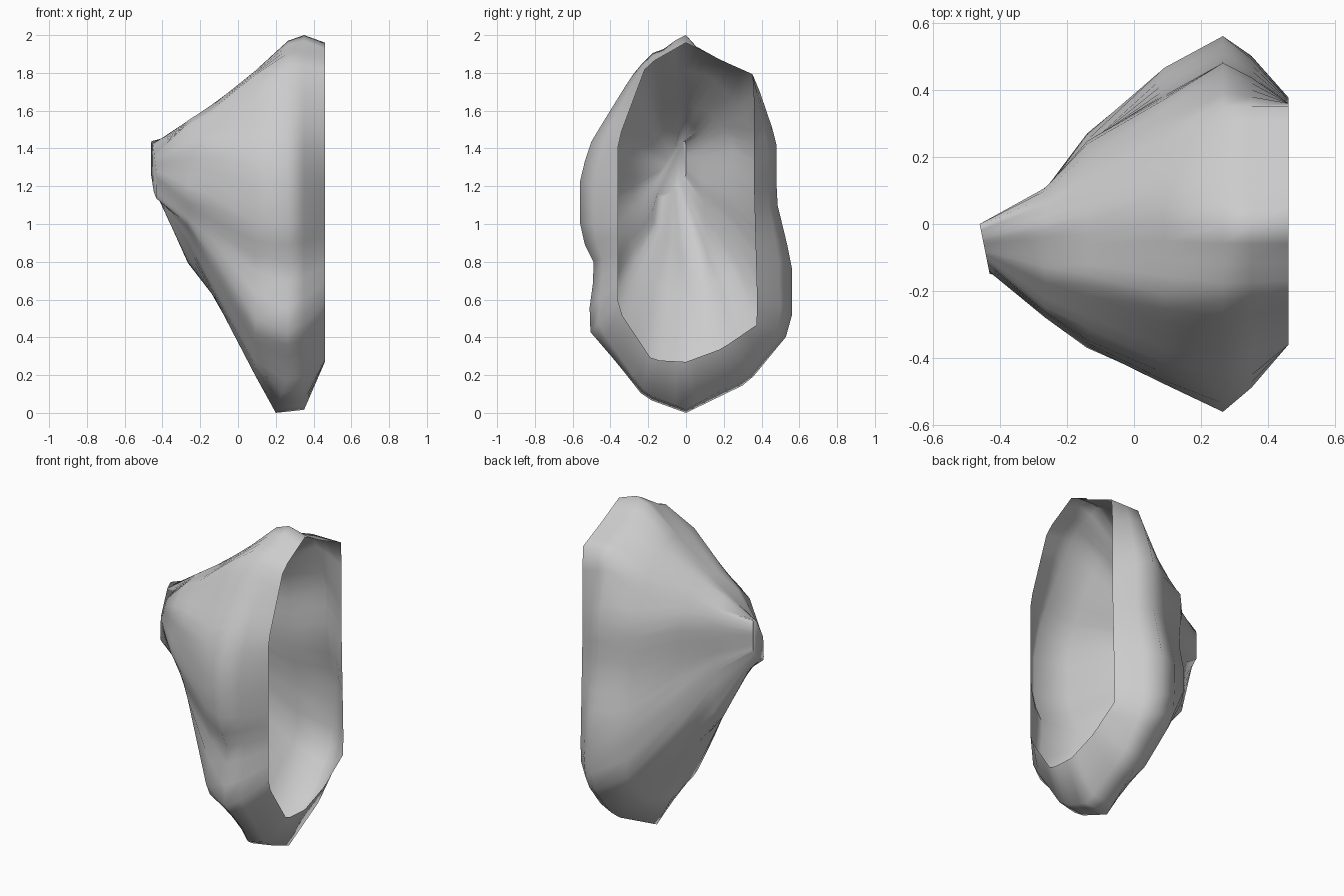
import bpy, bmesh, math
from mathutils import Vector

if "Cube" in bpy.data.objects:
    bpy.data.objects.remove(bpy.data.objects["Cube"])

RAYS = 56

# Cross-section outlines (y, z), taken at constant x
rim = [(0, 1.96), (-.21, 1.84), (-.36, 1.44), (-.36, .55), (-.18, .28), (0, .27),
       (.19, .34), (.38, .47), (.36, 1.2), (.36, 1.79), (.18, 1.87)]
brim = [(0, 1.97), (-.19, 1.9), (-.29, 1.78), (-.5, 1.44), (-.56, 1.26), (-.56, .94),
        (-.48, .78), (-.525, .45), (-.37, .27), (-.22, .08), (0, 0), (.33, .16),
        (.56, .44), (.56, .79), (.48, 1.12), (.48, 1.44), (.36, 1.79), (.18, 1.87)]
cheek = [(0, 1.81), (-.21, 1.79), (-.32, 1.62), (-.43, 1.44), (-.48, 1.24), (-.46, .95),
         (-.39, .78), (-.45, .46), (-.23, .26), (0, .2), (.2, .26), (.45, .46), (.47, .79),
         (.39, 1.12), (.37, 1.44), (.29, 1.62), (.12, 1.79)]
muzzle = [(0, 1.63), (-.18, 1.6), (-.35, 1.42), (-.37, 1.14), (-.26, .8), (-.12, .66),
          (.08, .63), (.27, .76), (.27, .95), (.23, 1.12), (.25, 1.44), (.12, 1.6)]
nose = [(0, 1.55), (-.15, 1.53), (-.26, 1.42), (-.28, 1.14), (-.12, .96), (0, .8),
        (.1, .79), (.11, .95), (.09, 1.2), (.11, 1.44)]
tip = [(0, 1.44), (-.05, 1.42), (-.14, 1.28), (-.15, 1.13), (-.07, 1.17), (0, 1.26)]


def resample(outline, cy, cz):
    """Cast evenly spread rays from the centre to the outline."""
    pts = [Vector((y - cy, z - cz)) for y, z in outline]
    ring = []
    for i in range(RAYS):
        a = math.tau * i / RAYS
        d = Vector((-math.sin(a), 1.8 * math.cos(a)))
        best = 0
        for p, q in zip(pts, pts[1:] + pts[:1]):
            e = q - p
            den = d.x * e.y - d.y * e.x
            if abs(den) < 1e-9:
                continue
            t = (p.x * e.y - p.y * e.x) / den
            s = (p.x * d.y - p.y * d.x) / den
            if t > 0 and -1e-4 <= s <= 1.0001:
                best = max(best, t)
        ring.append(Vector((cy + d.x * best, cz + d.y * best)))
    return ring


def section(ring, x_at):
    """Place a ring in space, with its depth x depending on (y, z)."""
    return [(x_at(p), p.x, p.y) for p in ring]


rim_ring, brim_ring = resample(rim, 0, 1), resample(brim, 0, 1)
# Rounded lip between brim and rim, fuller at the bottom
lip_ring = [b.lerp(r, .06 + .3 * min(1, b.y / .6)) for b, r in zip(brim_ring, rim_ring)]
for p in lip_ring:
    if p.y > 1.94:
        p.y = 2.0 - abs(p.x) * .5
sections = [
    section(rim_ring, lambda p: .46),
    section(lip_ring, lambda p: .35),
    section(brim_ring, lambda p: .265 - .065 * max(0, 1 - p.y / .2)),
    section(resample(cheek, 0, 1), lambda p: .09),
    section(resample(muzzle, -.03, 1.15), lambda p: -.14),
    section(resample(nose, -.04, 1.2), lambda p: -.265),
    section(resample(tip, -.06, 1.28), lambda p: -.46 - .2 * min(0, p.x))]

# Open hollow shell lofted through the sections
bm = bmesh.new()
loops = [[bm.verts.new(co) for co in ring] for ring in sections]
for a, b in zip(loops, loops[1:]):
    for i in range(RAYS):
        j = (i + 1) % RAYS
        bm.faces.new((a[i], a[j], b[j], b[i]))
bm.faces.new(loops[-1])
bmesh.ops.recalc_face_normals(bm, faces=bm.faces)
mesh = bpy.data.meshes.new("hollow_shell")
bm.to_mesh(mesh)
bm.free()
shell = bpy.data.objects.new("hollow_shell", mesh)
bpy.context.collection.objects.link(shell)
bpy.context.view_layer.objects.active = shell
shell.select_set(True)
bpy.ops.object.shade_smooth_by_angle(angle=math.radians(70))
